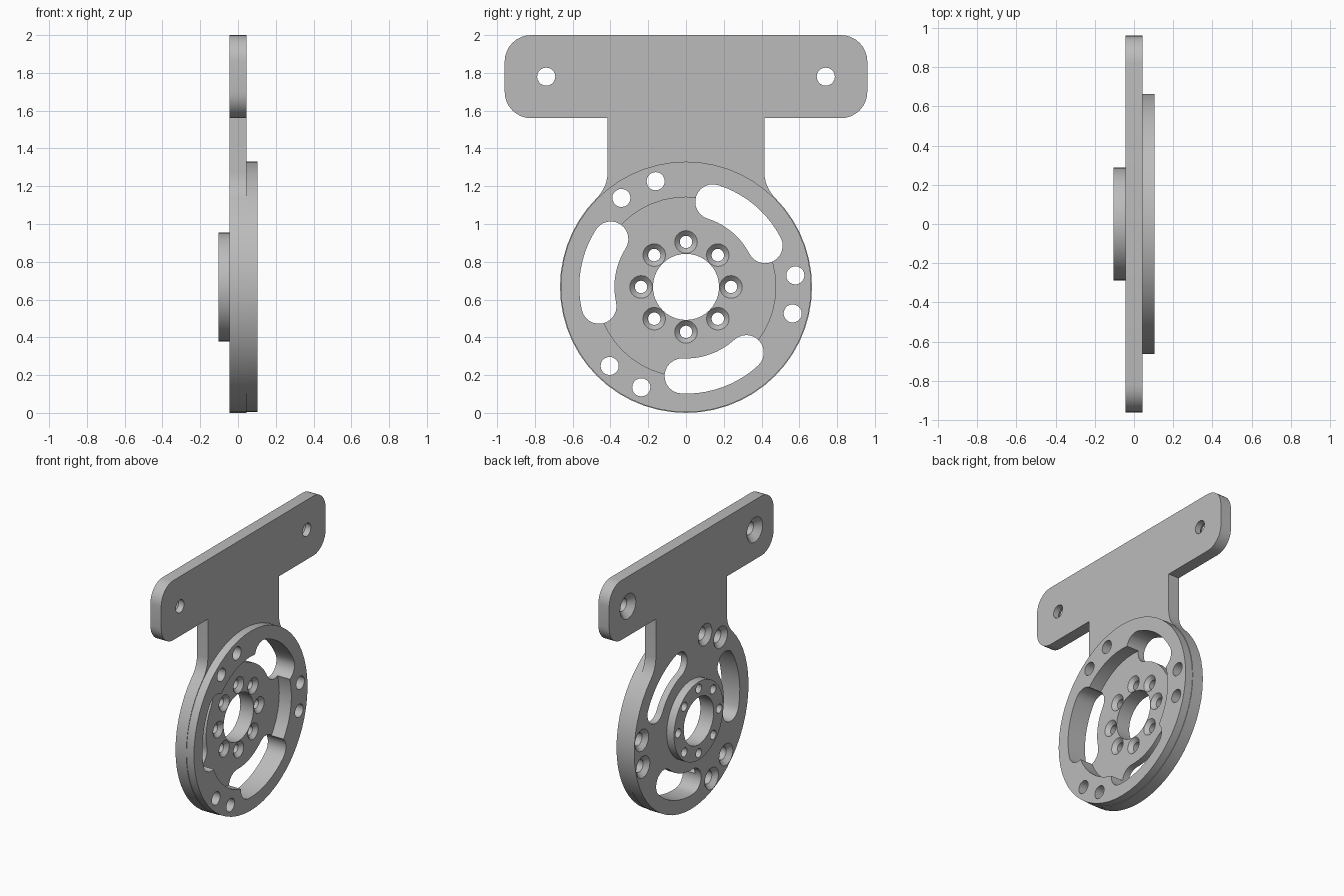
import bpy, bmesh
from math import cos, sin, radians

cube = bpy.data.objects.get("Cube")
if cube:
    bpy.data.objects.remove(cube, do_unlink=True)

R = 0.667              # disc radius, also the height of its centre
BACK, FACE = -0.044, 0.044   # plate surfaces
FLOOR = 0.005          # bottom of the round recess
OUT = 0.104            # outer surface of rim and boss

grey = bpy.data.materials.new("grey metal")
grey.use_nodes = True
colour = (0.5, 0.5, 0.5, 1)
grey.diffuse_color = colour
grey.node_tree.nodes["Principled BSDF"].inputs["Base Color"].default_value = colour


def arc(y, z, r, a, b, n):
    """Points on an arc in the YZ plane, angles in degrees."""
    angles = [radians(a + (b - a) * i / n) for i in range(n + 1)]
    return [(y + r * cos(t), z + r * sin(t)) for t in angles]


def circle(y, z, r, n):
    return arc(y, z, r, 0, 360, n)[:-1]


def polar(r, a):
    return r * cos(radians(a)), R + r * sin(radians(a))


def loft(bm, sections):
    """Closed solid through (x, outline) sections."""
    rings = [[bm.verts.new((x, y, z)) for y, z in pts] for x, pts in sections]
    bm.faces.new(rings[0][::-1])
    bm.faces.new(rings[-1])
    for low, high in zip(rings, rings[1:]):
        n = len(low)
        for i in range(n):
            j = (i + 1) % n
            bm.faces.new((low[i], low[j], high[j], high[i]))


def screw_hole(bm, y, z, r, wide, surface, side):
    """Through hole with a 90 degree countersink opening towards side."""
    steps = [(-side * 0.2, r), (surface - side * (wide - r), r),
             (surface, wide), (surface + side * 0.02, wide)]
    loft(bm, [(x, circle(y, z, rad, 20)) for x, rad in sorted(steps)])


def make(name, bm):
    bmesh.ops.recalc_face_normals(bm, faces=bm.faces)
    mesh = bpy.data.meshes.new(name)
    bm.to_mesh(mesh)
    bm.free()
    mesh.materials.append(grey)
    obj = bpy.data.objects.new(name, mesh)
    bpy.context.collection.objects.link(obj)
    return obj


def prism(name, x0, x1, pts):
    bm = bmesh.new()
    loft(bm, [(x0, pts), (x1, pts)])
    return make(name, bm)


def combine(body, tool, operation):
    tool.hide_render = True
    mod = body.modifiers.new(tool.name, 'BOOLEAN')
    mod.operation, mod.solver, mod.object = operation, 'EXACT', tool
    bpy.context.view_layer.objects.active = body
    bpy.ops.object.modifier_apply(modifier=mod.name)
    bpy.data.objects.remove(tool, do_unlink=True)


# T-shaped plate: right half outline, mirrored, closed by the disc edge
half = arc(0.608, 1.275, 0.193, 225, 180, 6)
half += [(0.415, 1.56)]
half += arc(0.82, 1.70, 0.14, -90, 0, 8) + arc(0.82, 1.86, 0.14, 0, 90, 8)
left = [(-y, z) for y, z in reversed(half)]
disc_edge = arc(0, R, R, 135, 405, 42)[1:-1]
bracket = prism("mounting_bracket", BACK, FACE, half + left + disc_edge)

# Raised rim on one side, round boss on the other
combine(bracket, prism("rim", 0.0, OUT, circle(0, R, R - 0.004, 56)), 'UNION')
combine(bracket, prism("boss", -OUT, -0.02, circle(0, R, 0.288, 48)), 'UNION')

# Round recess inside the rim
combine(bracket, prism("recess", FLOOR, 0.2, circle(0, R, 0.475, 48)), 'DIFFERENCE')

# Three curved slots and the centre bore
bm = bmesh.new()
bore = circle(0, R, 0.175, 40)
loft(bm, [(-0.2, bore), (0.2, bore)])
for mid in (50, 170, 290):
    a, b = mid - 22.5, mid + 22.5
    slot = arc(0, R, 0.565, a, b, 10)
    slot += arc(*polar(0.472, b), 0.093, b, b + 180, 12)[1:-1]
    slot += arc(0, R, 0.379, b, a, 10)
    slot += arc(*polar(0.472, a), 0.093, a + 180, a + 360, 12)[1:-1]
    loft(bm, [(-0.2, slot), (0.2, slot)])
combine(bracket, make("slots", bm), 'DIFFERENCE')

# Countersunk screw holes: hub circle, rim pairs, bar ends
bm = bmesh.new()
for i in range(8):
    screw_hole(bm, *polar(0.238, i * 45), 0.033, 0.06, FLOOR, 1)
for mid in (-4, 116, 236):
    for a in (mid - 10, mid + 10):
        screw_hole(bm, *polar(0.582, a), 0.048, 0.08, BACK, -1)
for side in (-1, 1):
    screw_hole(bm, side * 0.74, 1.78, 0.048, 0.092, BACK, -1)
combine(bracket, make("screw_holes", bm), 'DIFFERENCE')

# Smooth curved walls, keep edges sharp
bpy.ops.object.select_all(action='DESELECT')
bracket.select_set(True)
bpy.context.view_layer.objects.active = bracket
bpy.ops.object.shade_smooth_by_angle(angle=radians(30))
